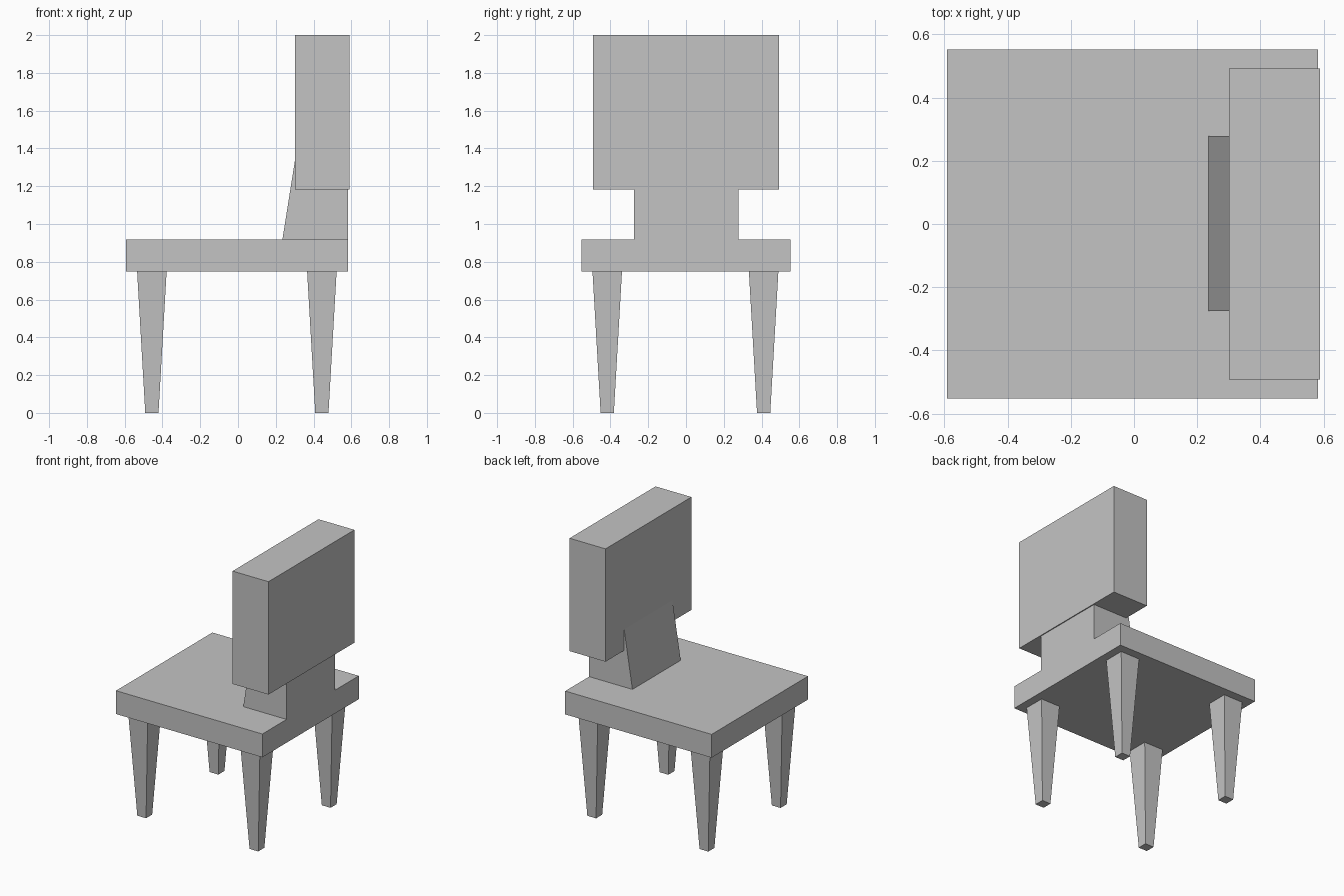
import bpy
import bmesh

cube = bpy.data.objects.get("Cube")
if cube:
    bpy.data.objects.remove(cube, do_unlink=True)

grey = bpy.data.materials.new("plain_grey")
grey.use_nodes = True
colour = (0.55, 0.55, 0.55, 1)
grey.diffuse_color = colour
grey.node_tree.nodes["Principled BSDF"].inputs["Base Color"].default_value = colour


def block(name, low, high):
    """Solid between two horizontal rectangles: (x0, x1, y0, y1, z)."""
    bm = bmesh.new()
    rings = []
    for x0, x1, y0, y1, z in (low, high):
        corners = ((x0, y0), (x1, y0), (x1, y1), (x0, y1))
        rings.append([bm.verts.new((x, y, z)) for x, y in corners])
    bottom, top = rings
    bm.faces.new(bottom[::-1])
    bm.faces.new(top)
    for i in range(4):
        j = (i + 1) % 4
        bm.faces.new((bottom[i], bottom[j], top[j], top[i]))
    mesh = bpy.data.meshes.new(name)
    bm.to_mesh(mesh)
    bm.free()
    mesh.materials.append(grey)
    obj = bpy.data.objects.new(name, mesh)
    bpy.context.collection.objects.link(obj)
    return obj


# Seat slab
seat_z, seat_top = 0.748, 0.917
seat = (-0.592, 0.582, -0.552, 0.552)
block("seat", (*seat, seat_z), (*seat, seat_top))

# Sloped support, its upper end buried in the backrest
block("back_support", (0.235, 0.582, -0.275, 0.278, seat_top),
      (0.302, 0.582, -0.275, 0.278, 1.34))

# Thick backrest panel
back = (0.301, 0.589, -0.492, 0.492)
block("backrest", (*back, 1.182), (*back, 2.0))

# Four tapered legs
for x, x_name in ((-0.456, "front"), (0.444, "rear")):
    for y, y_name in ((-0.417, "right"), (0.411, "left")):
        ends = [(x - r, x + r, y - r, y + r, z)
                for r, z in ((0.035, 0), (0.078, seat_z))]
        block(f"{x_name}_{y_name}_leg", *ends)
